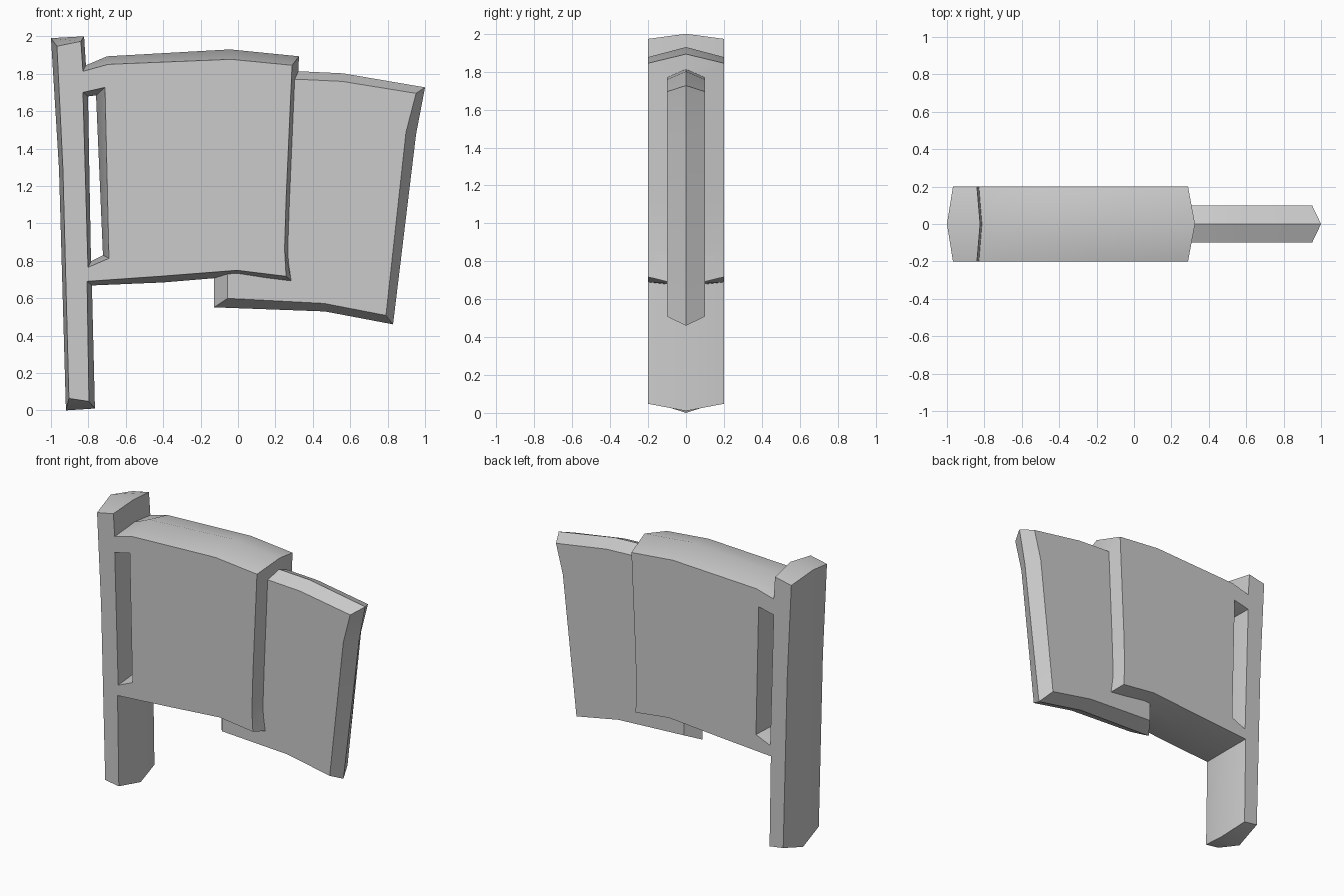
import bpy, bmesh

if "Cube" in bpy.data.objects:
    bpy.data.objects.remove(bpy.data.objects["Cube"])


def bevelled_slab(name, loops, half):
    """Slab with a ridge on y=0. Each loop is a list of (ridge x, ridge z, face x, face z)."""
    bm = bmesh.new()
    caps = {-half: [], half: []}
    for pts in loops:
        ridge = [bm.verts.new((p[0], 0, p[1])) for p in pts]
        for y, cap in caps.items():
            rim = [bm.verts.new((p[2], y, p[3])) for p in pts]
            for i in range(len(pts)):
                j = (i + 1) % len(pts)
                bm.faces.new((ridge[i], ridge[j], rim[j], rim[i]))
                cap.append(bm.edges.get((rim[i], rim[j])))
    for y, cap in caps.items():
        bmesh.ops.triangle_fill(bm, edges=cap, use_beauty=True, normal=(0, 1 if y > 0 else -1, 0))
    bmesh.ops.recalc_face_normals(bm, faces=bm.faces[:])
    me = bpy.data.meshes.new(name)
    bm.to_mesh(me)
    bm.free()
    ob = bpy.data.objects.new(name, me)
    bpy.context.collection.objects.link(ob)
    return ob


# pole and front half of the flag, one outline
outline = [
    (-1.0, 1.99, -.968, 1.947), (-.823, 2.0, -.84, 1.973),
    (-.813, 1.845, -.829, 1.813), (-.70, 1.893, -.695, 1.85),
    (-.043, 1.93, -.037, 1.877), (.326, 1.893, .289, 1.845),
    (.294, 1.13, .257, 1.13), (.283, .86, .249, .86),
    (.312, .668, .257, .717), (-.005, .717, -.005, .749),
    (-.40, .684, -.417, .717), (-.781, .668, -.807, .69),
    (-.765, .01, -.797, .048), (-.92, 0, -.904, .064),
    (-.957, 1.29, -.936, 1.29),
]
# slot between pole and flag
slot = [
    (-.802, 1.679, -.829, 1.70), (-.759, 1.684, -.711, 1.727),
    (-.722, .829, -.69, .813), (-.786, .797, -.802, .765),
]
flag = bevelled_slab("flag_on_pole", [outline, slot], .2)

# thinner rear half of the flag, tucked into the front half
rear = [
    (.326, 1.813, .326, 1.77), (.561, 1.802, .556, 1.759),
    (1.0, 1.727, .952, 1.695), (.952, 1.476, .898, 1.487),
    (.829, .46, .791, .508), (.465, .529, .46, .572),
    (-.128, .551, -.056, .599), (-.128, 1.13, -.056, 1.13),
    (.12, 1.80, .12, 1.76),
]
tail = bevelled_slab("rear_flag", [rear], .1)

# fuse both into one skin
mod = flag.modifiers.new("fuse", 'BOOLEAN')
mod.operation = 'UNION'
mod.solver = 'EXACT'
mod.object = tail
bpy.context.view_layer.objects.active = flag
flag.select_set(True)
bpy.ops.object.modifier_apply(modifier=mod.name)
bpy.data.objects.remove(tail)

# merge cap triangles back into flat faces
bm = bmesh.new()
bm.from_mesh(flag.data)
bmesh.ops.dissolve_limit(bm, angle_limit=.005, verts=bm.verts[:], edges=bm.edges[:])
bm.to_mesh(flag.data)
bm.free()
bpy.ops.object.shade_smooth_by_angle()
